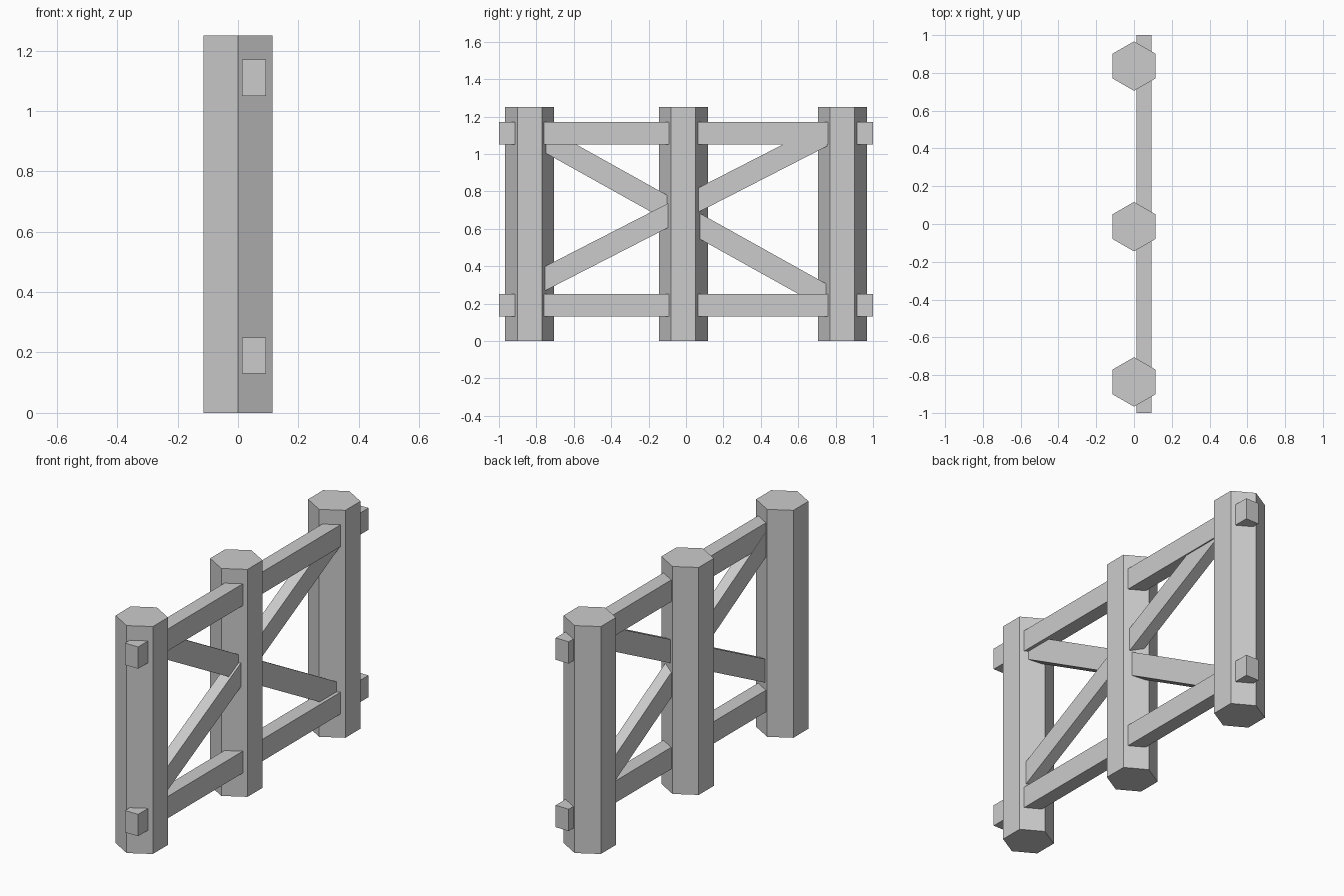
import bpy
from math import atan2, hypot

if "Cube" in bpy.data.objects:
    bpy.data.objects.remove(bpy.data.objects["Cube"])


def post(name, y):
    # hexagonal prism with corners pointing along y
    bpy.ops.mesh.primitive_cylinder_add(vertices=6, radius=0.131, depth=1.25,
                                        location=(0, y, 0.625))
    bpy.context.object.name = name


def beam(name, start, end, x_min, x_max, height):
    # box running between two (y, z) points
    dy, dz = end[0] - start[0], end[1] - start[1]
    bpy.ops.mesh.primitive_cube_add(
        size=1,
        location=((x_min + x_max) / 2, (start[0] + end[0]) / 2, (start[1] + end[1]) / 2),
        rotation=(atan2(dz, dy), 0, 0))
    obj = bpy.context.object
    obj.name = name
    obj.scale = (x_max - x_min, hypot(dy, dz), height)
    bpy.ops.object.transform_apply(location=False, rotation=False, scale=True)


# Posts
for name, y in (("left_post", -0.836), ("middle_post", -0.014), ("right_post", 0.836)):
    post(name, y)

# Horizontal rails
for name, z in (("lower_rail", 0.19), ("upper_rail", 1.11)):
    beam(name, (-1, z), (1, z), 0.013, 0.093, 0.12)

# Crossed braces
beam("falling_brace", (-0.82, 1.112), (0.82, 0.198), 0.012, 0.074, 0.12)
beam("rising_brace", (-0.80, 0.310), (0.80, 1.130), 0.020, 0.086, 0.116)
